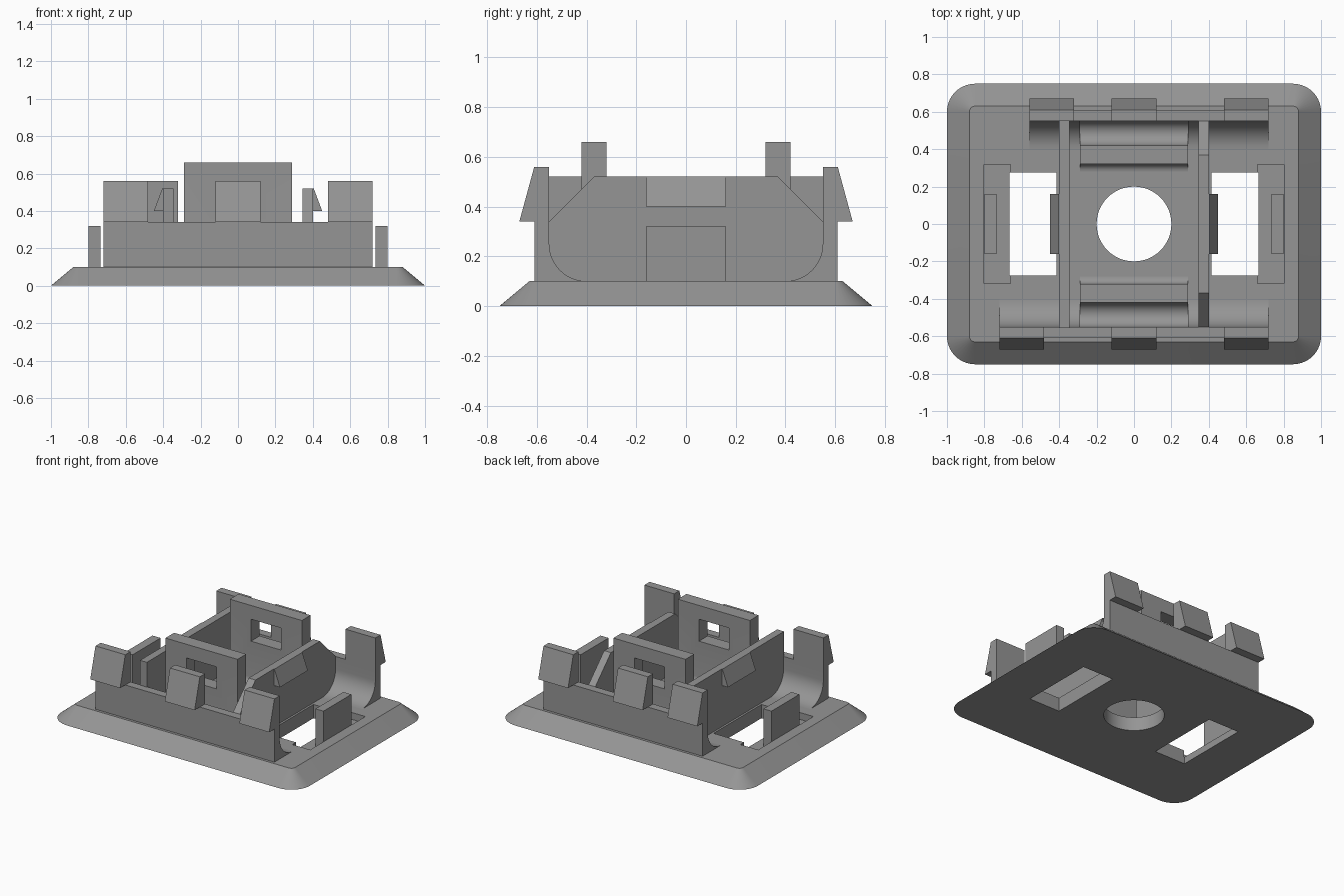
import bpy, bmesh, math

if "Cube" in bpy.data.objects:
    bpy.data.objects.remove(bpy.data.objects["Cube"])

grey = bpy.data.materials.new("mid_grey")
grey.diffuse_color = (0.30, 0.30, 0.30, 1)
grey.use_nodes = True
grey.node_tree.nodes["Principled BSDF"].inputs["Base Color"].default_value = grey.diffuse_color


def make(name, solids):
    """Each solid is (lower_loop, upper_loop) with matching point counts."""
    bm = bmesh.new()
    for low, high in solids:
        a = [bm.verts.new(p) for p in low]
        b = [bm.verts.new(p) for p in high]
        bm.faces.new(a)
        bm.faces.new(b)
        n = len(a)
        for i in range(n):
            j = (i + 1) % n
            bm.faces.new((a[i], a[j], b[j], b[i]))
    bmesh.ops.recalc_face_normals(bm, faces=bm.faces)
    me = bpy.data.meshes.new(name)
    bm.to_mesh(me)
    bm.free()
    me.materials.append(grey)
    ob = bpy.data.objects.new(name, me)
    bpy.context.collection.objects.link(ob)
    return ob


def along_x(profile, x0, x1, s=1):
    """Extrude a (y, z) profile along x; s = -1 mirrors it to the front."""
    return ([(x0, s * y, z) for y, z in profile], [(x1, s * y, z) for y, z in profile])


def along_y(profile, y0, y1, s=1):
    return ([(s * x, y0, z) for x, z in profile], [(s * x, y1, z) for x, z in profile])


def box(x0, x1, y0, y1, z0, z1):
    return along_x([(y0, z0), (y1, z0), (y1, z1), (y0, z1)], x0, x1)


def arc(cx, cy, r, a0, a1, n):
    return [(cx + r * math.cos(math.radians(a0 + (a1 - a0) * i / n)),
             cy + r * math.sin(math.radians(a0 + (a1 - a0) * i / n))) for i in range(n + 1)]


def rounded_rect(hx, hy, r, z):
    pts = []
    for sx, sy, a in ((1, 1, 0), (-1, 1, 90), (-1, -1, 180), (1, -1, 270)):
        pts += arc(sx * (hx - r), sy * (hy - r), r, a, a + 90, 10)
    return [(x, y, z) for x, y in pts]


def cut(ob, solids):
    for solid in solids:
        cutter = make("cutter", [solid])
        mod = ob.modifiers.new("cut", 'BOOLEAN')
        mod.operation, mod.solver, mod.object = 'DIFFERENCE', 'EXACT', cutter
        bpy.context.view_layer.objects.active = ob
        bpy.ops.object.modifier_apply(modifier=mod.name)
        bpy.data.objects.remove(cutter)


def smooth(ob):
    bpy.ops.object.select_all(action='DESELECT')
    ob.select_set(True)
    bpy.context.view_layer.objects.active = ob
    bpy.ops.object.shade_smooth_by_angle(angle=math.radians(30))


# Sloped base plate with round hole, side slots and shallow pockets
base = make("base_plate", [(rounded_rect(1, 0.75, 0.15, 0), rounded_rect(0.88, 0.63, 0.03, 0.1))])
circle = arc(0, 0, 0.2, 0, 360, 48)[:-1]
cut(base, [
    ([(x, y, -0.1) for x, y in circle], [(x, y, 0.3) for x, y in circle]),
    box(0.415, 0.665, -0.275, 0.275, -0.1, 0.3),
    box(-0.665, -0.415, -0.275, 0.275, -0.1, 0.3),
    box(0.66, 0.803, -0.317, 0.317, 0.05, 0.3),
    box(-0.803, -0.66, -0.317, 0.317, 0.05, 0.3),
])
smooth(base)

# Long walls with a rounded inner foot, clips and inner windowed tabs
plain = [(0.61, 0.09), (0.61, 0.34), (0.55, 0.34), (0.55, 0.09)]
footed = plain[:3] + arc(0.40, 0.25, 0.15, 0, -90, 12) + [(0.40, 0.09)]
clip = [(0.55, 0.34), (0.55, 0.56), (0.61, 0.56), (0.67, 0.34)]
tab = ([(0.56, 0.09), (0.56, 0.165)] + arc(0.485, 0.165, 0.065, 0, -180, 16)
       + [(0.42, 0.66), (0.32, 0.66)] + arc(0.28, 0.14, 0.04, 0, -90, 6) + [(0.28, 0.09)])
for side, s, x0, clip_x in (("front", -1, -0.72, -0.72), ("back", 1, -0.56, -0.56)):
    wall = make(side + "_wall", [along_x(footed, x0, -0.29, s),
                                 along_x(plain, -0.29, 0.29, s),
                                 along_x(footed, 0.29, 0.72, s)])
    smooth(wall)
    make(side + "_clips", [along_x(clip, a, a + 0.24, s) for a in (clip_x, -0.12, 0.48)])
    inner = make(side + "_inner_tab", [along_x(tab, -0.29, 0.29, s)])
    y0, y1 = sorted((s * 0.25, s * 0.5))
    cut(inner, [box(-0.12, 0.12, y0, y1, 0.40, 0.56)])
    smooth(inner)

# Cross walls: left one square, right one with chamfered upper corners
make("left_cross_wall", [box(-0.40, -0.345, -0.555, 0.555, 0.09, 0.52)])
chamfered = [(-0.55, 0.09), (0.55, 0.09), (0.55, 0.34), (0.37, 0.52), (-0.37, 0.52), (-0.55, 0.34)]
make("right_cross_wall", [along_x(chamfered, 0.345, 0.40)])

# Catch wedges on the cross walls and outer stop tabs
wedge = [(0.39, 0.40), (0.45, 0.40), (0.405, 0.52), (0.39, 0.52)]
for side, s in (("left", -1), ("right", 1)):
    make(side + "_catch_wedge", [along_y(wedge, -0.16, 0.16, s)])
    x0, x1 = sorted((s * 0.735, s * 0.80))
    make(side + "_stop_tab", [box(x0, x1, -0.16, 0.16, 0.04, 0.32)])
